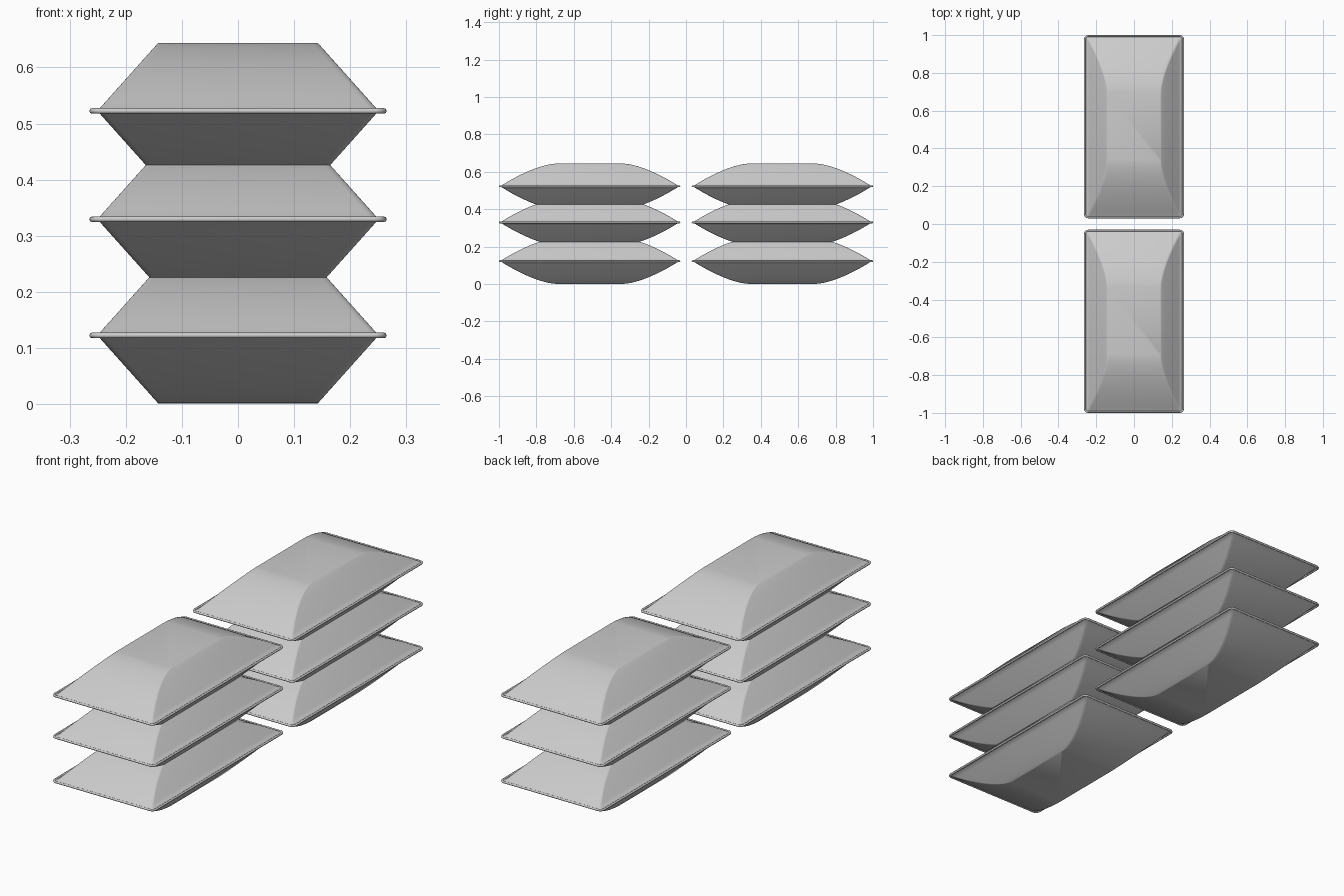
import bpy, bmesh, math

if "Cube" in bpy.data.objects:
    bpy.data.objects.remove(bpy.data.objects["Cube"])

HALF_H = 0.1215          # half thickness of a cushion
SEAM_Z = (0.1225, 0.3295, 0.5225)
CENTRE_Y = 0.515


def rounded_rect(hx, hy, r, n=4):
    """Rounded rectangle outline, counter-clockwise."""
    pts = []
    for q, (sx, sy) in enumerate(((1, 1), (-1, 1), (-1, -1), (1, -1))):
        for k in range(n + 1):
            a = math.pi / 2 * (q + k / n)
            pts.append((sx * (hx - r) + r * math.cos(a), sy * (hy - r) + r * math.sin(a)))
    return pts


def cushion_mesh():
    """Stack of rounded rectangles: straight slopes on the sides, arched ends."""
    half = [(0.0, 0.259, 0.480), (0.003, 0.248, 0.474)]
    steps = 14
    for i in range(1, steps + 1):
        u = 1 - i / steps
        t = 1 - u ** 1.55
        half.append((0.003 + (HALF_H - 0.003) * t, 0.248 - 0.106 * t, 0.18 + 0.294 * u))
    levels = [(-z, x, y) for z, x, y in reversed(half[1:])] + half
    bm = bmesh.new()
    rings = [[bm.verts.new((x, y, z)) for x, y in rounded_rect(hx, hy, 0.012)]
             for z, hx, hy in levels]
    for a, b in zip(rings, rings[1:]):
        for i in range(len(a)):
            j = (i + 1) % len(a)
            bm.faces.new((a[i], a[j], b[j], b[i]))
    bm.faces.new(rings[0][::-1])
    bm.faces.new(rings[-1])
    mesh = bpy.data.meshes.new("cushion")
    bm.to_mesh(mesh)
    bm.free()
    return mesh


def piping_mesh():
    """Thin round cord following the seam."""
    path = rounded_rect(0.260, 0.480, 0.018, 5)
    sides, r = 8, 0.005
    bm = bmesh.new()
    rings = []
    for k in range(sides):
        a = 2 * math.pi * k / sides
        o = r * math.cos(a)
        rings.append([bm.verts.new((x, y, r * math.sin(a)))
                      for x, y in rounded_rect(0.260 + o, 0.480 + o, 0.018 + o, 5)])
    for k in range(sides):
        a, b = rings[k], rings[(k + 1) % sides]
        for i in range(len(path)):
            j = (i + 1) % len(path)
            bm.faces.new((a[i], a[j], b[j], b[i]))
    bm.normal_update()
    mesh = bpy.data.meshes.new("piping")
    bm.to_mesh(mesh)
    bm.free()
    return mesh


def place(name, mesh, y, z):
    obj = bpy.data.objects.new(name, mesh)
    bpy.context.collection.objects.link(obj)
    obj.location = (0, y, z)
    return obj


# Two stacks of three overlapping cushions, each with piping round its seam
cushion, piping = cushion_mesh(), piping_mesh()
parts = []
for side, y in (("front", -CENTRE_Y), ("back", CENTRE_Y)):
    for level, z in zip(("bottom", "middle", "top"), SEAM_Z):
        parts.append(place(f"{side}_{level}_cushion", cushion.copy(), y, z))
        parts.append(place(f"{side}_{level}_piping", piping.copy(), y, z))

# Smooth shading with crisp flat panels
for obj in parts:
    bpy.ops.object.select_all(action='DESELECT')
    obj.select_set(True)
    bpy.context.view_layer.objects.active = obj
    angle = 60 if "piping" in obj.name else 35
    bpy.ops.object.shade_smooth_by_angle(angle=math.radians(angle))
